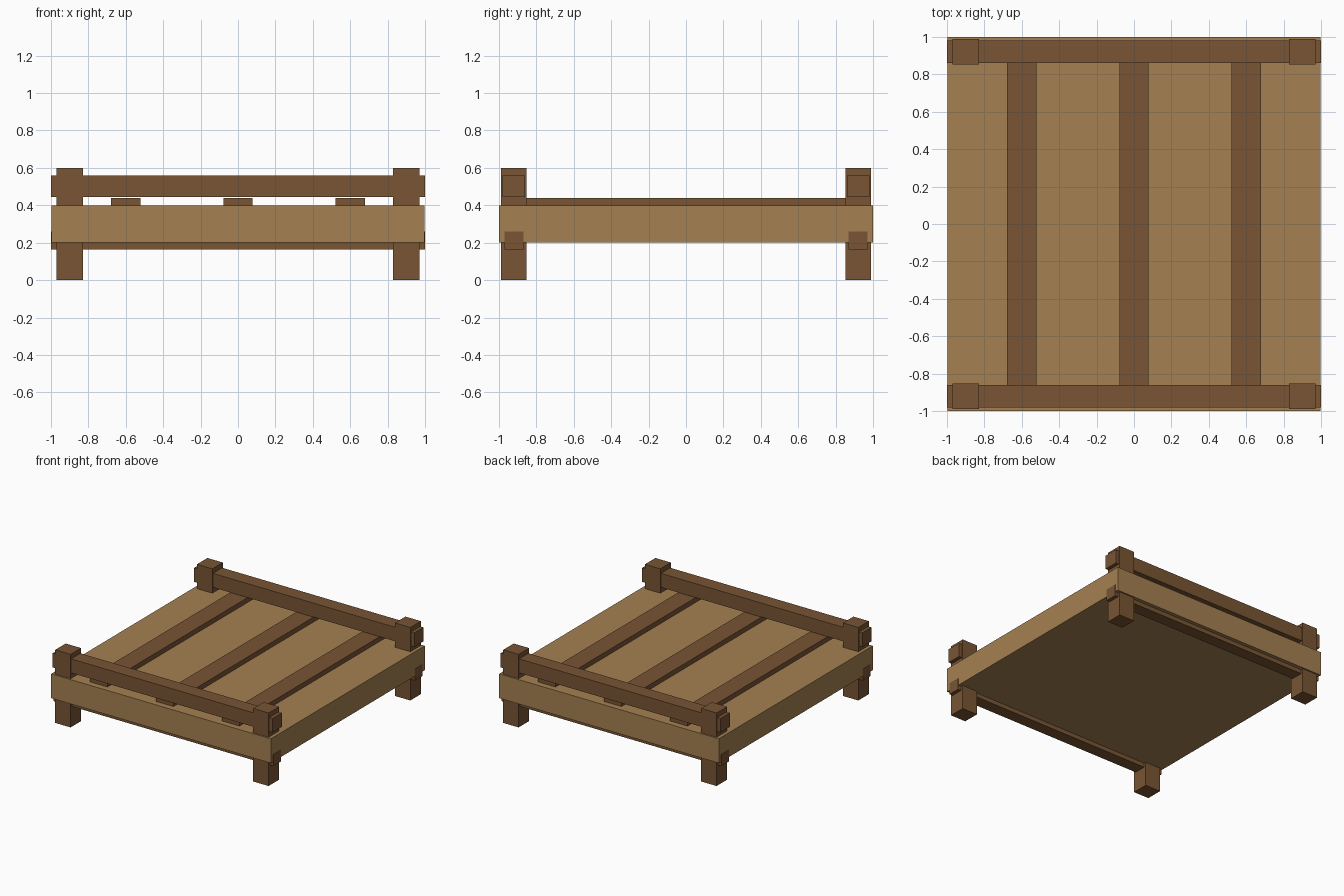
import bpy

if "Cube" in bpy.data.objects:
    bpy.data.objects.remove(bpy.data.objects["Cube"])


def material(name, rgb):
    m = bpy.data.materials.new(name)
    m.diffuse_color = (*rgb, 1.0)
    m.use_nodes = True
    m.node_tree.nodes["Principled BSDF"].inputs["Base Color"].default_value = m.diffuse_color
    return m


light_wood = material("light wood", (0.376, 0.216, 0.082))
dark_wood = material("dark wood", (0.188, 0.091, 0.034))


def box(name, x, y, z, mat):
    """Box from (min, max) ranges on each axis."""
    bpy.ops.mesh.primitive_cube_add(
        size=1, location=[(a + b) / 2 for a, b in (x, y, z)])
    o = bpy.context.object
    o.name = name
    o.scale = [b - a for a, b in (x, y, z)]
    bpy.ops.object.transform_apply(location=False, rotation=False, scale=True)
    o.data.materials.append(mat)
    return o


def span(centre, width):
    return (centre - width / 2, centre + width / 2)


# Deck slab
box("deck", (-0.998, 0.998), (-1, 1), (0.20, 0.40), light_wood)

# Cross slats lying on the deck
for cx in (-0.6, 0, 0.6):
    box("slat", span(cx, 0.157), (-0.95, 0.95), (0.36, 0.44), dark_wood)

for side in (-1, 1):
    # Upper rail and lower beam along the front and back
    box("upper_rail", (-1, 1), span(side * 0.92, 0.12), (0.445, 0.56), dark_wood)
    box("lower_beam", (-1, 1), span(side * 0.92, 0.10), (0.165, 0.26), dark_wood)
    # Corner posts
    for end in (-1, 1):
        box("corner_post", span(end * 0.9, 0.14), span(side * 0.92, 0.136),
            (0, 0.60), dark_wood)
